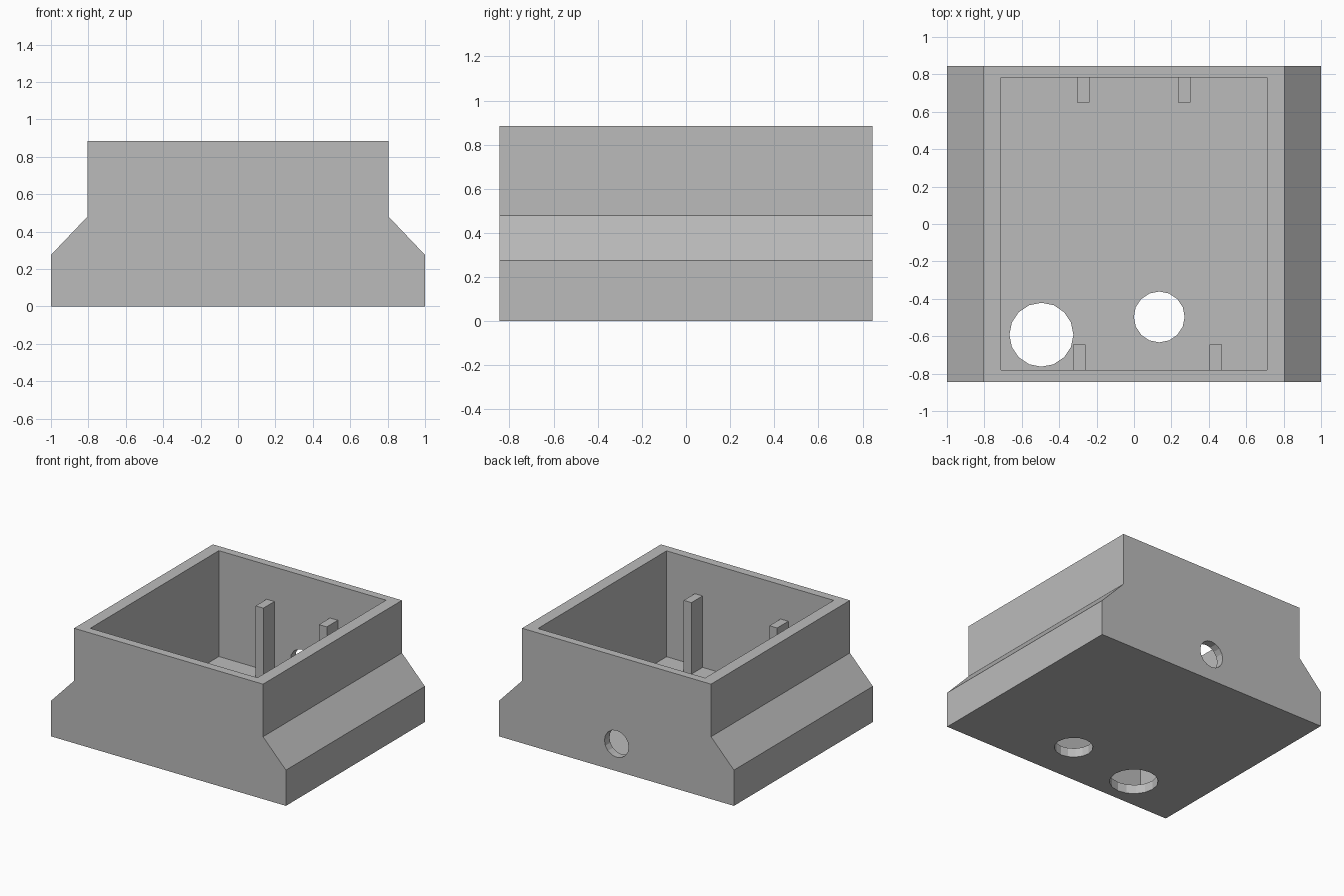
import bpy
import bmesh
from mathutils import Matrix

if "Cube" in bpy.data.objects:
    bpy.data.objects.remove(bpy.data.objects["Cube"], do_unlink=True)

grey = bpy.data.materials.new("plain grey")
grey.use_nodes = True
grey.diffuse_color = (0.5, 0.5, 0.5, 1)
grey.node_tree.nodes["Principled BSDF"].inputs["Base Color"].default_value = grey.diffuse_color


def add_object(name, bm):
    bmesh.ops.recalc_face_normals(bm, faces=bm.faces)
    mesh = bpy.data.meshes.new(name)
    bm.to_mesh(mesh)
    bm.free()
    mesh.materials.append(grey)
    obj = bpy.data.objects.new(name, mesh)
    bpy.context.collection.objects.link(obj)
    return obj


def box(name, low, high):
    bm = bmesh.new()
    bmesh.ops.create_cube(bm, size=1)
    for v in bm.verts:
        v.co = [h if c > 0 else l for c, l, h in zip(v.co, low, high)]
    return add_object(name, bm)


def cylinder(name, centre, radius, depth, axis="Z"):
    turn = Matrix.Rotation(1.5707963, 4, "X") if axis == "Y" else Matrix()
    bm = bmesh.new()
    bmesh.ops.create_cone(bm, cap_ends=True, segments=16, radius1=radius, radius2=radius,
                          depth=depth, matrix=Matrix.Translation(centre) @ turn)
    return add_object(name, bm)


def cut(target, cutter):
    cutter.hide_render = True
    mod = target.modifiers.new("cut", "BOOLEAN")
    mod.operation = "DIFFERENCE"
    mod.solver = "EXACT"
    mod.object = cutter
    bpy.context.view_layer.objects.active = target
    bpy.ops.object.modifier_apply(modifier=mod.name)
    bpy.data.objects.remove(cutter, do_unlink=True)


# Housing: mirrored side profile extruded from front to back
half_depth = 0.845
side = [(1, 0), (1, 0.275), (0.805, 0.48), (0.805, 0.885)]
profile = side + [(-x, z) for x, z in reversed(side)]
bm = bmesh.new()
face = bm.faces.new([bm.verts.new((x, -half_depth, z)) for x, z in profile])
swept = bmesh.ops.extrude_face_region(bm, geom=[face])["geom"]
bmesh.ops.translate(bm, vec=(0, 2 * half_depth, 0),
                    verts=[g for g in swept if isinstance(g, bmesh.types.BMVert)])
housing = add_object("housing", bm)

# Open cavity, two floor holes and the cable hole in the back wall
floor = 0.07
cut(housing, box("cavity_cutter", (-0.712, -0.78, floor), (0.712, 0.784, 1.2)))
cut(housing, cylinder("large_hole_cutter", (-0.495, -0.592, 0), 0.171, 0.3))
cut(housing, cylinder("small_hole_cutter", (0.135, -0.497, 0), 0.136, 0.3))
cut(housing, cylinder("cable_hole_cutter", (0, 0.82, 0.21), 0.103, 0.3, "Y"))

# Support posts standing against the front and back walls
posts = {"back_left_post": (0.268, 0.718), "back_right_post": (-0.272, 0.718),
         "front_left_post": (0.438, -0.713), "front_right_post": (-0.292, -0.713)}
for name, (x, y) in posts.items():
    box(name, (x - 0.033, y - 0.068, floor - 0.01), (x + 0.033, y + 0.068, 0.62))
